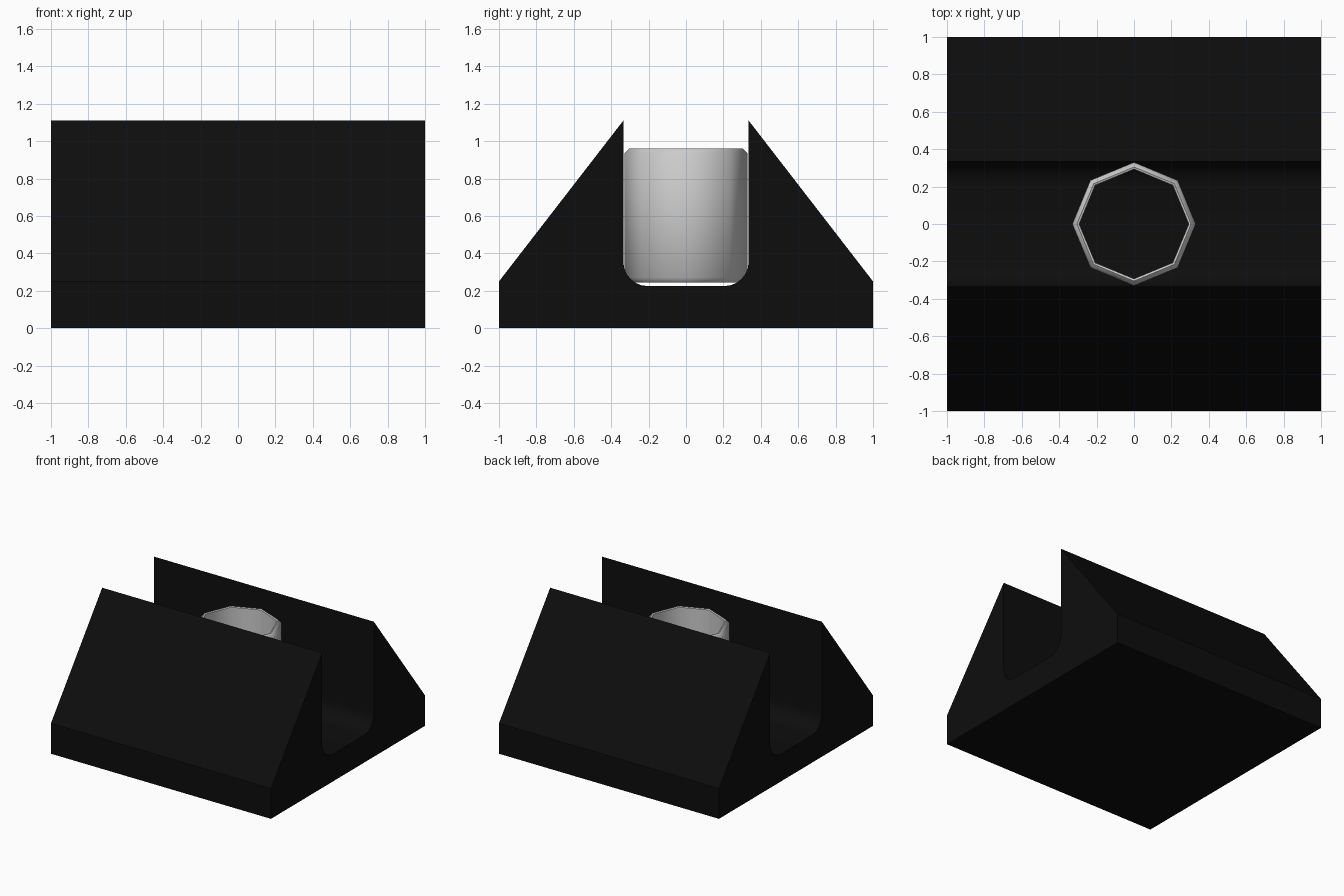
import bpy
import bmesh
from math import sin, cos, pi, radians

if "Cube" in bpy.data.objects:
    bpy.data.objects.remove(bpy.data.objects["Cube"])


def make_object(name, bm, angle):
    bmesh.ops.recalc_face_normals(bm, faces=bm.faces)
    mesh = bpy.data.meshes.new(name)
    bm.to_mesh(mesh)
    bm.free()
    obj = bpy.data.objects.new(name, mesh)
    bpy.context.collection.objects.link(obj)
    bpy.ops.object.select_all(action='DESELECT')
    obj.select_set(True)
    bpy.context.view_layer.objects.active = obj
    bpy.ops.object.shade_smooth_by_angle(angle=radians(angle))
    return obj


# Base block: sloped sides with a round-bottomed slot running along x
slot, floor, r = 0.335, 0.225, 0.13
half = [(1, 0), (1, 0.25), (slot, 1.11)]
for i in range(7):
    a = i * pi / 12
    half.append((slot - r + r * cos(a), floor + r - r * sin(a)))
profile = half + [(-y, z) for y, z in reversed(half)]

bm = bmesh.new()
face = bm.faces.new([bm.verts.new((-1, y, z)) for y, z in profile])
ext = bmesh.ops.extrude_face_region(bm, geom=[face])
verts = [g for g in ext['geom'] if isinstance(g, bmesh.types.BMVert)]
bmesh.ops.translate(bm, verts=verts, vec=(2, 0, 0))
base = make_object("slotted_base", bm, 30)
black = bpy.data.materials.new("black")
black.diffuse_color = (0.004, 0.004, 0.004, 1)
black.use_nodes = True
black.node_tree.nodes["Principled BSDF"].inputs["Base Color"].default_value = black.diffuse_color
base.data.materials.append(black)

# Open eight-sided sleeve with chamfered rims, standing in the slot
section = [(0.33, 0.27), (0.33, 0.935), (0.305, 0.96), (0.293, 0.955),
           (0.293, 0.25), (0.305, 0.245)]
sides = 8
bm = bmesh.new()
rings = [[bm.verts.new((rad * cos(2 * pi * i / sides), rad * sin(2 * pi * i / sides), z))
          for rad, z in section] for i in range(sides)]
n = len(section)
for i in range(sides):
    a, b = rings[i], rings[(i + 1) % sides]
    for j in range(n):
        k = (j + 1) % n
        bm.faces.new((a[j], b[j], b[k], a[k]))
make_object("octagonal_sleeve", bm, 60)
